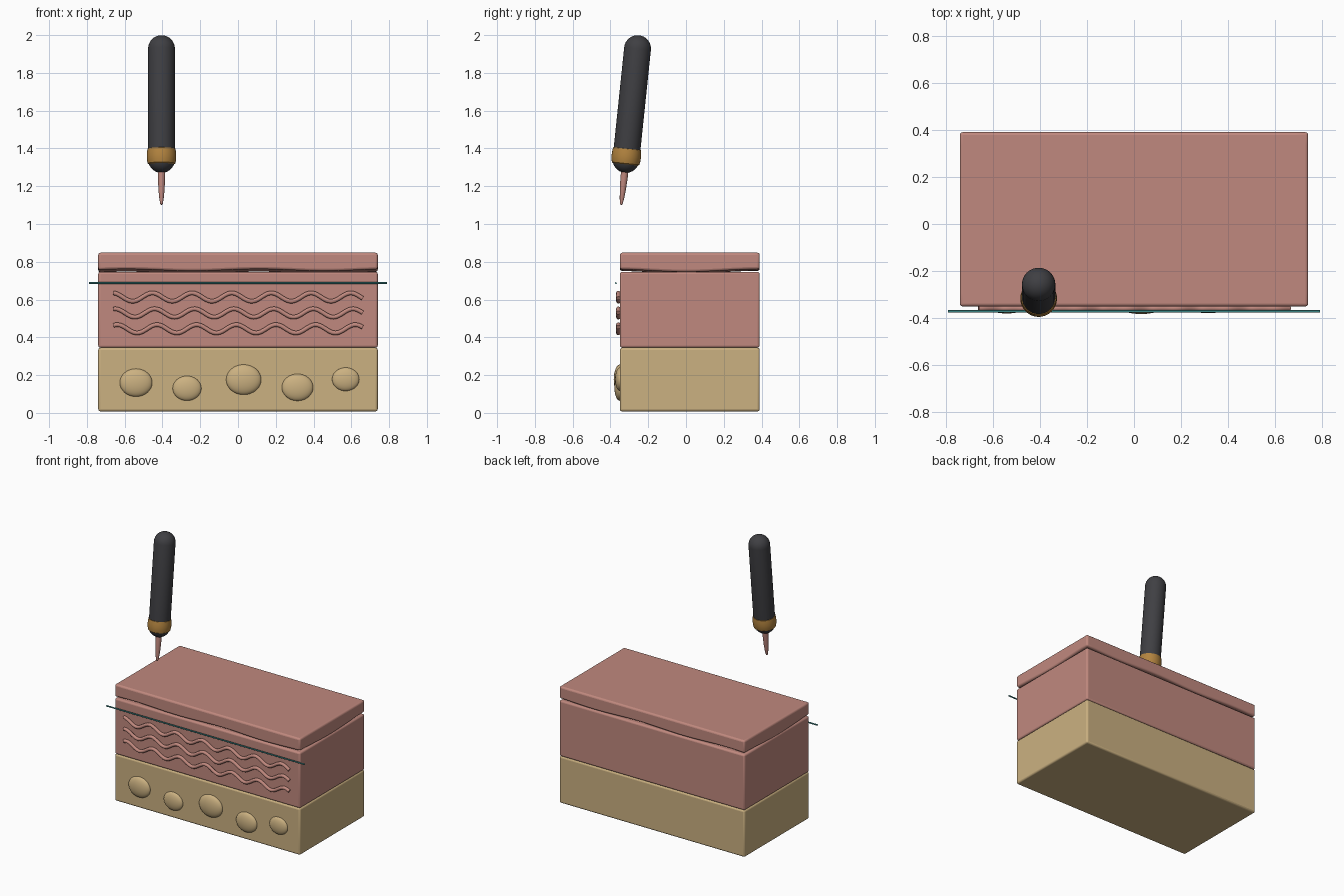
import bpy, bmesh
from math import sin, cos, pi, radians

cube = bpy.data.objects.get("Cube")
if cube:
    bpy.data.objects.remove(cube)


def material(name, r, g, b):
    m = bpy.data.materials.new(name)
    m.use_nodes = True
    m.diffuse_color = (r, g, b, 1)
    bsdf = next(n for n in m.node_tree.nodes if n.type == 'BSDF_PRINCIPLED')
    bsdf.inputs["Base Color"].default_value = (r, g, b, 1)
    bsdf.inputs["Roughness"].default_value = 0.7
    return m


PINK = material("skin pink", 0.53, 0.25, 0.21)
TAN = material("fat tan", 0.60, 0.44, 0.22)
DARK = material("handle charcoal", 0.05, 0.05, 0.056)
GOLD = material("ferrule gold", 0.45, 0.23, 0.05)
TEAL = material("line teal", 0.05, 0.28, 0.28)


def add(name, data, mat):
    ob = bpy.data.objects.new(name, data)
    bpy.context.scene.collection.objects.link(ob)
    data.materials.append(mat)
    return ob


def from_bmesh(name, bm, mat, angle=40):
    bmesh.ops.recalc_face_normals(bm, faces=bm.faces)
    me = bpy.data.meshes.new(name)
    bm.to_mesh(me)
    bm.free()
    ob = add(name, me, mat)
    bpy.ops.object.select_all(action='DESELECT')
    ob.select_set(True)
    bpy.context.view_layer.objects.active = ob
    bpy.ops.object.shade_smooth_by_angle(angle=radians(angle))
    return ob


X, Y0, Y1 = 0.74, -0.35, 0.39


def layer(name, z0, z1, mat, wave=0.0):
    """Rounded slab; wave ripples its lower edge."""
    bm = bmesh.new()
    bmesh.ops.create_cube(bm, size=1)
    for v in bm.verts:
        v.co.x *= 2 * X
        v.co.y = (Y0 + Y1) / 2 + v.co.y * (Y1 - Y0)
        v.co.z = z0 if v.co.z < 0 else z1
    if wave:
        for axis, cuts in ((0, 24), (1, 12)):
            edges = [e for e in bm.edges
                     if abs(e.verts[0].co[axis] - e.verts[1].co[axis]) > 0.1]
            bmesh.ops.subdivide_edges(bm, edges=edges, cuts=cuts, use_grid_fill=True)
        for v in bm.verts:
            if v.co.z < z0 + 0.001:
                v.co.z += wave * (sin(v.co.x * 9 + 0.6) * 0.7 - cos(v.co.y * 8))
    ob = from_bmesh(name, bm, mat)
    bev = ob.modifiers.new("rounded edges", 'BEVEL')
    bev.width, bev.segments = 0.012, 3
    bev.limit_method, bev.angle_limit = 'ANGLE', radians(50)
    return ob


def tube(name, points, radius, mat):
    cu = bpy.data.curves.new(name, 'CURVE')
    cu.dimensions = '3D'
    cu.bevel_depth, cu.bevel_resolution, cu.use_fill_caps = radius, 3, True
    sp = cu.splines.new('POLY')
    sp.points.add(len(points) - 1)
    for p, co in zip(sp.points, points):
        p.co = (*co, 1)
    return add(name, cu, mat)


def lathe(name, profile, mat):
    """Revolve (radius, height) pairs about the tilted tool axis."""
    bm = bmesh.new()
    vs = [bm.verts.new((r, 0, z)) for r, z in profile]
    es = [bm.edges.new(p) for p in zip(vs, vs[1:])]
    bmesh.ops.spin(bm, geom=vs + es, cent=(0, 0, 0), axis=(0, 0, 1),
                   angle=2 * pi, steps=32)
    bmesh.ops.remove_doubles(bm, verts=bm.verts, dist=1e-5)
    ob = from_bmesh(name, bm, mat)
    ob.location = (-0.405, -0.343, 1.10)
    ob.rotation_euler.x = -0.104
    return ob


# Stacked block layers
layer("fat_layer", 0.008, 0.345, TAN)
layer("middle_skin_layer", 0.345, 0.747, PINK)
layer("top_skin_layer", 0.75, 0.848, PINK, wave=0.007)

# Fat lobules on the front face
for i, (x, z, r) in enumerate([(-0.54, 0.16, 0.086), (-0.27, 0.13, 0.076), (0.03, 0.176, 0.093),
                               (0.315, 0.135, 0.083), (0.57, 0.178, 0.072)]):
    bm = bmesh.new()
    bmesh.ops.create_uvsphere(bm, u_segments=32, v_segments=16, radius=r)
    ob = from_bmesh(f"fat_lobule_{i + 1}", bm, TAN)
    ob.location = (x, Y0, z)
    ob.scale = (1, 0.35, 0.86)

# Wavy fibres on the front face
for i in range(3):
    pts = []
    for k in range(111):
        x = -0.66 + 1.32 * k / 110
        pts.append((x, -0.358, 0.613 - 0.084 * i
                    + 0.022 * cos(2 * pi * (x + 0.453 - 0.012 * i) / 0.21)))
    tube(f"wavy_fibre_{i + 1}", pts, 0.012, PINK)

# Thin marker line
tube("marker_line", [(-0.79, -0.371, 0.687), (0.79, -0.371, 0.687)], 0.005, TEAL)

# Hand tool: needle tip, rounded handle and ferrule
lathe("tool_tip", [(0, 0), (0.006, 0.004), (0.011, 0.03), (0.016, 0.08),
                   (0.019, 0.14), (0.02, 0.2), (0, 0.2)], PINK)
R, LOW, HIGH = 0.071, 0.243, 0.833
arc = [k * pi / 16 for k in range(9)]
lathe("tool_handle",
      [(R * sin(a), LOW - R * cos(a)) for a in arc]
      + [(R * cos(a), HIGH + R * sin(a)) for a in arc], DARK)
lathe("tool_ferrule", [(0.066, 0.217), (0.073, 0.222), (0.077, 0.24), (0.078, 0.26),
                       (0.077, 0.28), (0.074, 0.3), (0.066, 0.302)], GOLD)
